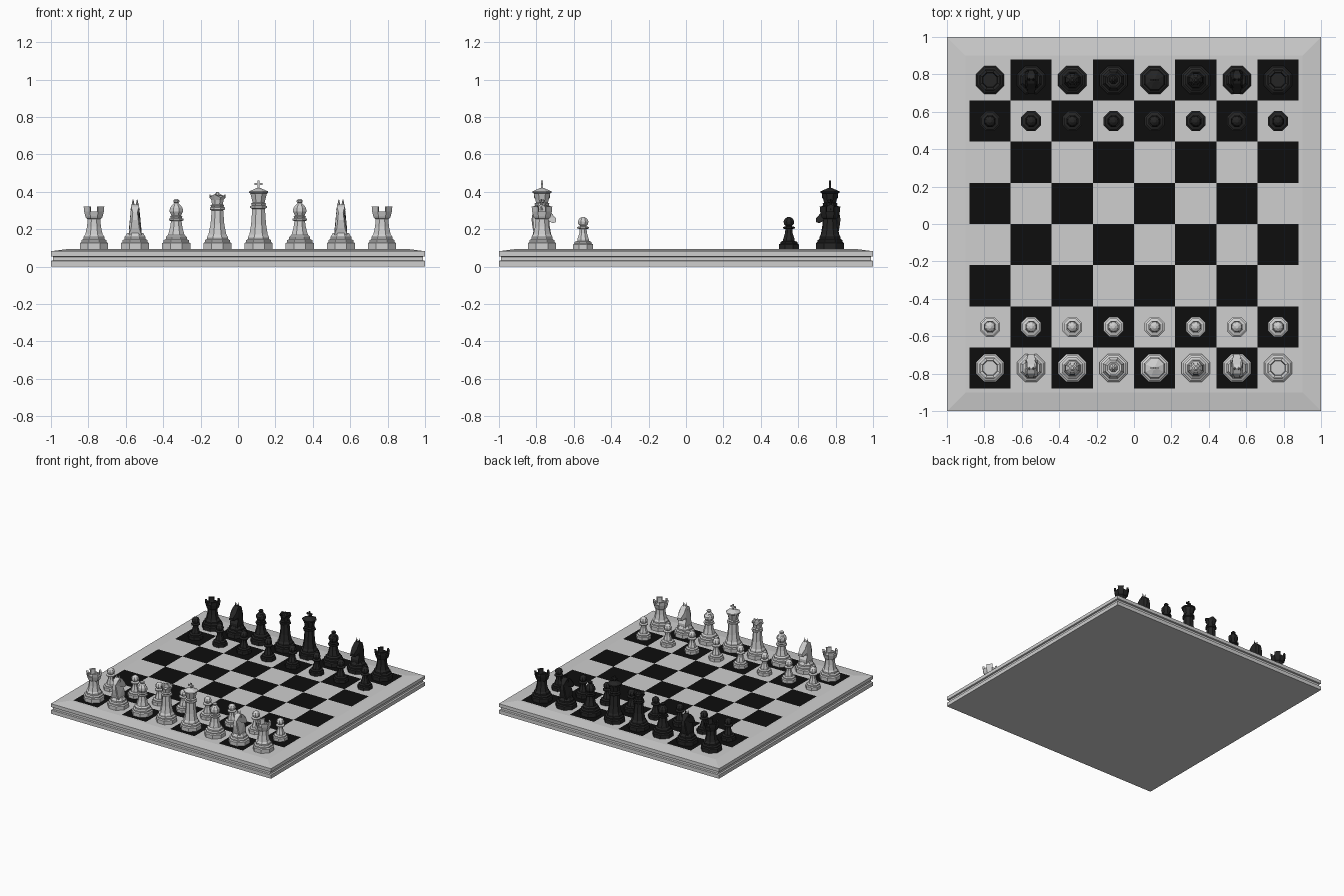
import bpy, bmesh, math
from mathutils import Matrix, Vector

if "Cube" in bpy.data.objects:
    bpy.data.objects.remove(bpy.data.objects["Cube"])


def material(name, v):
    m = bpy.data.materials.new(name)
    m.diffuse_color = (v, v, v, 1)
    m.use_nodes = True
    m.node_tree.nodes["Principled BSDF"].inputs["Base Color"].default_value = m.diffuse_color
    return m


LIGHT = material("light_grey", 0.62)
TILE = material("tile_black", 0.004)
DARK = material("dark_grey", 0.018)
TOP = 0.095      # playing surface height
SQ = 0.22        # size of one square


def lathe(bm, profile, n=8, cap_top=True):
    """Faceted turned shape; radii are measured to the flats."""
    rings = []
    for r, z in profile:
        R = r / math.cos(math.pi / n)
        rings.append([bm.verts.new((R * math.cos((2 * i + 1) * math.pi / n),
                                    R * math.sin((2 * i + 1) * math.pi / n), z))
                      for i in range(n)])
    for a, b in zip(rings, rings[1:]):
        for i in range(n):
            j = (i + 1) % n
            bm.faces.new((a[i], a[j], b[j], b[i]))
    bm.faces.new(rings[0][::-1])
    if cap_top:
        bm.faces.new(rings[-1])
    return rings


def box(bm, size, centre):
    bmesh.ops.create_cube(bm, size=1, matrix=Matrix.Translation(centre) @
                          Matrix.Diagonal((*size, 1)))


def to_mesh(bm, name):
    bmesh.ops.recalc_face_normals(bm, faces=bm.faces[:])
    me = bpy.data.meshes.new(name)
    bm.to_mesh(me)
    bm.free()
    return me


def place(name, me, loc=(0, 0, 0), turn=0):
    ob = bpy.data.objects.new(name, me)
    ob.location = loc
    ob.rotation_euler.z = turn
    bpy.context.collection.objects.link(ob)
    return ob


# Board: grooved slab, sloped rim, chequered top
bm = bmesh.new()
lathe(bm, [(1, 0), (1, .03), (.988, .033), (.988, .052), (1, .055),
           (1, .082), (.9, TOP), (4 * SQ, TOP)], n=4, cap_top=False)
grid = [[bm.verts.new(((i - 4) * SQ, (j - 4) * SQ, TOP)) for j in range(9)] for i in range(9)]
for i in range(8):
    for j in range(8):
        f = bm.faces.new((grid[i][j], grid[i + 1][j], grid[i + 1][j + 1], grid[i][j + 1]))
        f.material_index = (i + j + 1) % 2
bmesh.ops.remove_doubles(bm, verts=bm.verts[:], dist=1e-4)
board = to_mesh(bm, "board")
board.materials.append(LIGHT)
board.materials.append(TILE)
place("board", board)

# Foot shared by the large pieces (heights above the board)
FOOT = [(.075, 0), (.075, .03), (.067, .036), (.067, .046), (.056, .052), (.056, .064)]


def pawn(bm):
    lathe(bm, [(.053, 0), (.053, .024), (.045, .029), (.045, .037), (.031, .042),
               (.03, .053), (.02, .085), (.019, .105), (.032, .109), (.032, .116),
               (.016, .121), (.026, .132), (.028, .146), (.021, .161), (.008, .17)])


def rook(bm):
    lathe(bm, FOOT + [(.046, .078), (.037, .12), (.034, .158), (.042, .164), (.046, .172),
                      (.053, .2), (.039, .2), (.037, .185)])
    # raise the four diagonal rim faces into battlements
    rim = [f for f in bm.faces if all(abs(v.co.z - .2) < 1e-4 for v in f.verts)
           and min(abs(f.calc_center_median().x), abs(f.calc_center_median().y)) > .01]
    for f in bmesh.ops.extrude_discrete_faces(bm, faces=rim)["faces"]:
        for v in f.verts:
            v.co = Vector((v.co.x * 1.04, v.co.y * 1.04, v.co.z + .027))


def bishop(bm):
    lathe(bm, FOOT + [(.044, .074), (.033, .115), (.028, .148), (.039, .152), (.039, .16),
                      (.03, .164), (.033, .172), (.026, .178), (.036, .2), (.034, .218),
                      (.02, .237), (.01, .244), (.016, .25), (.016, .258), (.007, .266)])


def queen(bm):
    rings = lathe(bm, FOOT + [(.048, .076), (.037, .13), (.031, .205), (.041, .21), (.041, .22),
                              (.033, .224), (.037, .232), (.029, .238), (.033, .262),
                              (.043, .292), (.032, .285), (.022, .28), (.014, .292), (.005, .304)])
    for v in rings[-5][::2]:      # alternate crown points
        v.co.z -= .018


def king(bm):
    lathe(bm, FOOT + [(.049, .076), (.04, .13), (.034, .214), (.045, .219), (.045, .228),
                      (.036, .232), (.04, .241), (.032, .247), (.044, .295), (.051, .3),
                      (.051, .307), (.03, .316), (.008, .326)])
    box(bm, (.011, .011, .045), (0, 0, .343))     # cross
    box(bm, (.044, .011, .012), (0, 0, .346))


def knight(bm):
    lathe(bm, FOOT + [(.05, .072), (.044, .084)])
    # head: side outline extruded, narrowing upwards
    outline = [(-.042, .075), (-.05, .11), (-.056, .155), (-.05, .195), (-.03, .225),
               (-.005, .238), (.02, .225), (.045, .195), (.075, .162), (.074, .142),
               (.057, .137), (.026, .155), (.024, .135), (.042, .105), (.042, .075)]
    sides = []
    for s in (-1, 1):
        sides.append([bm.verts.new((s * (.034 - .1 * max(0, z - .1)
                                         - .012 * (y > .05) - .012 * (y < -.045)), y, z))
                      for y, z in outline])
    caps = [bm.faces.new(sides[0]), bm.faces.new(sides[1][::-1])]
    for i in range(len(outline)):
        j = (i + 1) % len(outline)
        bm.faces.new((sides[0][i], sides[1][i], sides[1][j], sides[0][j]))
    bmesh.ops.triangulate(bm, faces=caps)
    # ears
    for s in (-1, 1):
        bmesh.ops.create_cone(bm, cap_ends=True, segments=4, radius1=.014, radius2=.002,
                              depth=.055, matrix=Matrix.Translation((s * .011, -.003, .235)))


# Slot cutter for the bishop's head
bm = bmesh.new()
box(bm, (.1, .04, .007), (0, 0, 0))
slot = to_mesh(bm, "slot_cutter")

BACK_ROW = [("rook", rook), ("knight", knight), ("bishop", bishop), ("queen", queen),
            ("king", king), ("bishop", bishop), ("knight", knight), ("rook", rook)]

# Both armies: light faces +y, dark is turned to face it
for side, mat, s, turn in (("light", LIGHT, -1, 0), ("dark", DARK, 1, math.pi)):
    meshes = {}
    for kind, make in dict(BACK_ROW + [("pawn", pawn)]).items():
        bm = bmesh.new()
        make(bm)
        meshes[kind] = to_mesh(bm, side + "_" + kind)
        meshes[kind].materials.append(mat)
    for i, (kind, _) in enumerate(BACK_ROW):
        x = (i - 3.5) * SQ
        place(f"{side}_pawn_{i + 1}", meshes["pawn"], (x, s * 2.5 * SQ, TOP), turn)
        ob = place(f"{side}_{kind}_{i + 1}", meshes[kind], (x, s * 3.5 * SQ, TOP), turn)
        if kind == "bishop":
            cut = place(f"slot_cutter_{side}_{i + 1}", slot,
                        (x, s * 3.5 * SQ - s * .03, TOP + .22))
            cut.rotation_euler.x = -s * math.radians(-35)
            cut.hide_render = True
            cut.display_type = 'WIRE'
            mod = ob.modifiers.new("slot", 'BOOLEAN')
            mod.object = cut
            mod.operation = 'DIFFERENCE'
            mod.solver = 'EXACT'
